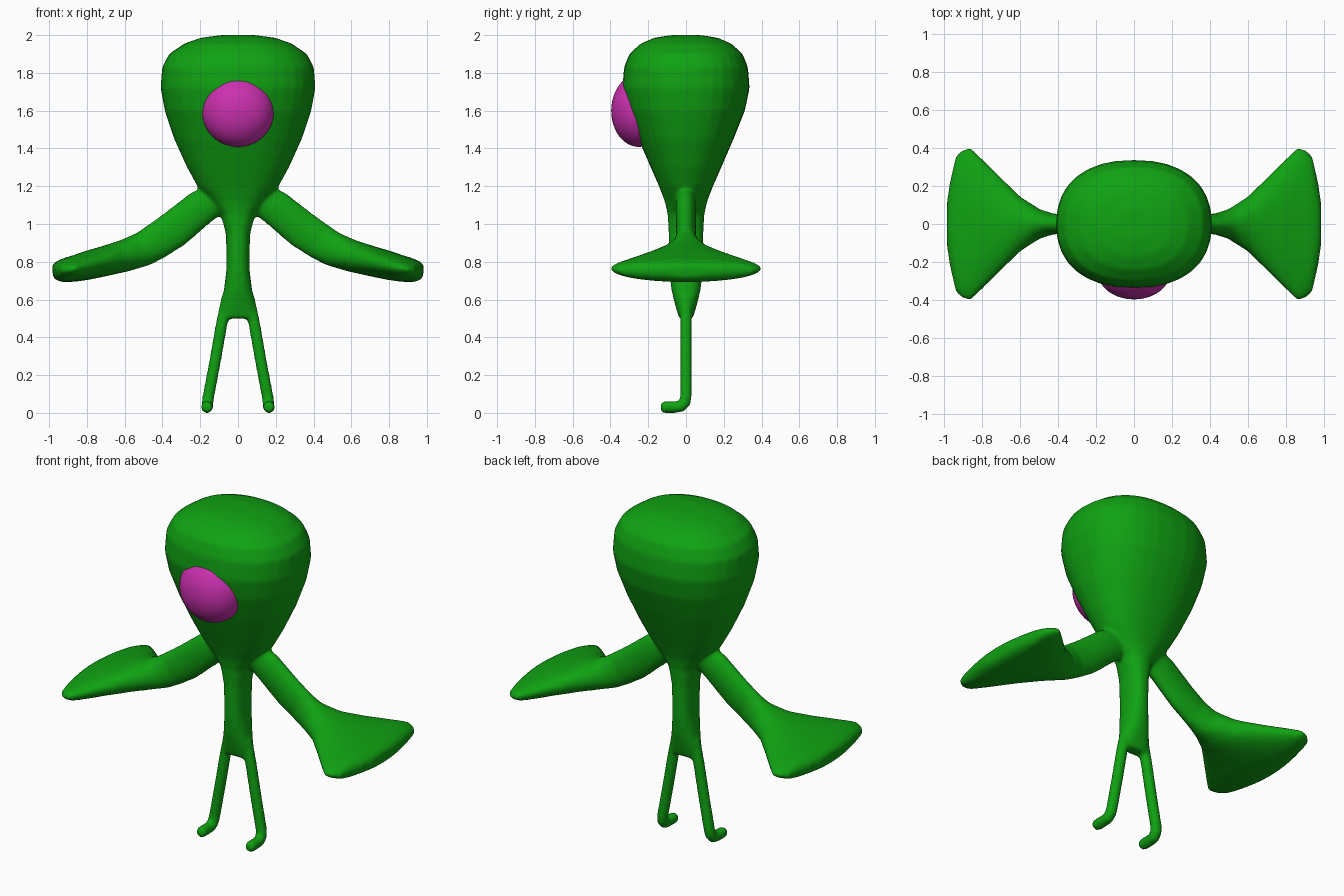
import bpy, bmesh, math
from mathutils import Vector

if "Cube" in bpy.data.objects:
    bpy.data.objects.remove(bpy.data.objects["Cube"])


def material(name, rgb):
    m = bpy.data.materials.new(name)
    m.diffuse_color = (*rgb, 1)
    m.use_nodes = True
    m.node_tree.nodes["Principled BSDF"].inputs["Base Color"].default_value = m.diffuse_color
    return m


GREEN = material("leaf green", (0.005, 0.36, 0.006))
MAGENTA = material("magenta", (0.6, 0.03, 0.43))


def loft(bm, path, side, power=2.0, n=28):
    """Skin rings along a path of (centre, half width on side axis, half depth)."""
    side = Vector(side)
    pts = [Vector(p[0]) for p in path]
    rings = []
    for i, (_, a, b) in enumerate(path):
        t = pts[min(i + 1, len(pts) - 1)] - pts[max(i - 1, 0)]
        t = (t - side * t.dot(side)).normalized()
        other = side.cross(t)
        ring = []
        for k in range(n):
            c, s = math.cos(math.tau * k / n), math.sin(math.tau * k / n)
            u = math.copysign(abs(c) ** (2 / power), c) * a
            v = math.copysign(abs(s) ** (2 / power), s) * b
            ring.append(bm.verts.new(pts[i] + side * u + other * v))
        rings.append(ring)
    faces = [bm.faces.new(rings[0]), bm.faces.new(rings[-1])]
    for r, q in zip(rings, rings[1:]):
        for k in range(n):
            j = (k + 1) % n
            faces.append(bm.faces.new((r[k], r[j], q[j], q[k])))
    bmesh.ops.recalc_face_normals(bm, faces=faces)


bm = bmesh.new()

# Head tapering into the thin torso: height, half width, half depth
torso = [(2.0, .09, .08), (1.985, .2, .17), (1.955, .285, .24), (1.9, .365, .3),
         (1.83, .402, .328), (1.72, .41, .337), (1.6, .388, .312), (1.45, .338, .252),
         (1.3, .27, .187), (1.2, .215, .143), (1.12, .145, .112), (1.05, .09, .097),
         (.95, .065, .092), (.85, .061, .091), (.75, .062, .09), (.65, .075, .077),
         (.57, .092, .057), (.5, .104, .036)]
loft(bm, [((0, 0, z), a, b) for z, a, b in torso], (1, 0, 0), 2.3, 32)

# Arms flaring into flat fins: x, z, half span in y, half thickness
arm = [(.06, 1.17, .05, .08), (.2, 1.085, .055, .095), (.34, .97, .052, .1),
       (.43, .91, .055, .097), (.5, .868, .078, .092), (.6, .832, .145, .085),
       (.7, .805, .245, .08), (.8, .78, .345, .076), (.86, .765, .402, .07),
       (.9, .758, .392, .066), (.935, .752, .36, .06), (.965, .75, .23, .048),
       (.982, .748, .12, .03)]
# Legs bending forward into feet: x, y, z
leg = [(.055, 0, .62), (.085, 0, .48), (.12, 0, .28), (.156, 0, .09),
       (.161, -.006, .055), (.163, -.026, .034), (.164, -.06, .031),
       (.164, -.12, .031), (.164, -.134, .031)]
for s in (1, -1):
    loft(bm, [((s * x, 0, z), a, b) for x, z, a, b in arm], (0, 1, 0))
    loft(bm, [((s * x, y, z), r, r) for (x, y, z), r in
              zip(leg, [.032] * (len(leg) - 1) + [.022])], (1, 0, 0), n=16)

# Fuse the limbs and torso into one softly blended skin
mesh = bpy.data.meshes.new("body")
bm.to_mesh(mesh)
bm.free()
mesh.materials.append(GREEN)
body = bpy.data.objects.new("body", mesh)
bpy.context.collection.objects.link(body)
fuse = body.modifiers.new("fuse", 'REMESH')
fuse.mode = 'VOXEL'
fuse.voxel_size = .011
fuse.use_smooth_shade = True
soften = body.modifiers.new("soften", 'SMOOTH')
soften.factor = .5
soften.iterations = 8

# Single bulging eye
bpy.ops.mesh.primitive_uv_sphere_add(segments=40, ring_count=24, radius=1,
                                     location=(0, -.25, 1.6))
eye = bpy.context.object
eye.name = "eye"
eye.scale = (.192, .146, .192)
eye.data.materials.append(MAGENTA)
bpy.ops.object.shade_smooth()
